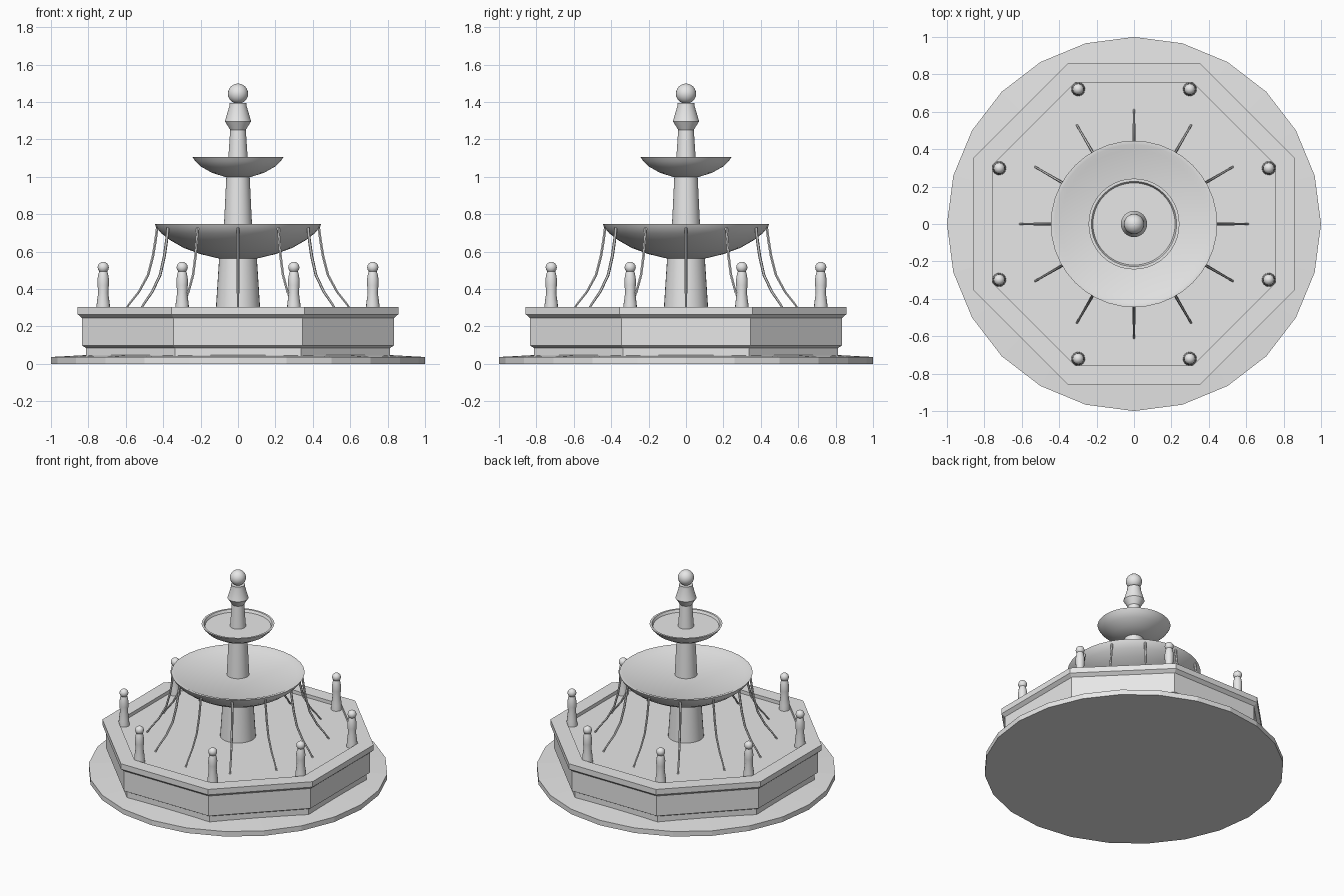
import bpy, bmesh, math

if "Cube" in bpy.data.objects:
    bpy.data.objects.remove(bpy.data.objects["Cube"])

stone = bpy.data.materials.new("grey_stone")
stone.diffuse_color = (0.8, 0.8, 0.8, 1)
stone.use_nodes = True
stone.node_tree.nodes["Principled BSDF"].inputs["Base Color"].default_value = stone.diffuse_color


def finish(obj, smooth):
    """Give the part its material and shading."""
    obj.data.materials.clear()
    obj.data.materials.append(stone)
    bpy.ops.object.select_all(action='DESELECT')
    obj.select_set(True)
    bpy.context.view_layer.objects.active = obj
    if smooth:
        bpy.ops.object.shade_smooth_by_angle(angle=math.radians(32))
    return obj


def lathe(name, profile, sides=32, turn=0.0, centre=(0, 0), smooth=True):
    """Turn (radius, height) points, bottom to top, round a vertical axis."""
    bm = bmesh.new()
    rings = []
    for r, z in profile:
        rings.append([bm.verts.new((r * math.cos(turn + math.tau * i / sides),
                                    r * math.sin(turn + math.tau * i / sides), z))
                      for i in range(sides)])
    for low, high in zip(rings, rings[1:]):
        for i in range(sides):
            j = (i + 1) % sides
            bm.faces.new((low[i], low[j], high[j], high[i]))
    bm.faces.new(rings[0][::-1])
    bm.faces.new(rings[-1])
    mesh = bpy.data.meshes.new(name)
    bm.to_mesh(mesh)
    bm.free()
    obj = bpy.data.objects.new(name, mesh)
    obj.location = (*centre, 0)
    bpy.context.collection.objects.link(obj)
    return finish(obj, smooth)


def ball(name, radius, location, segments=24):
    bpy.ops.mesh.primitive_uv_sphere_add(segments=segments, ring_count=segments // 2,
                                         radius=radius, location=location)
    obj = bpy.context.object
    obj.name = name
    return finish(obj, True)


# Round ground slab, slightly sloped on top
lathe("ground_slab", [(1, 0), (1, 0.037), (0.8, 0.048)], sides=24, smooth=False)

# Octagonal basin: plinth, wall, rim and water floor (given as flat-to-centre distances)
corner = 1 / math.cos(math.pi / 8)
basin = [(0.812, 0.03), (0.812, 0.085), (0.834, 0.098), (0.834, 0.245), (0.857, 0.265),
         (0.857, 0.305), (0.757, 0.305), (0.757, 0.28)]
lathe("octagonal_basin", [(r * corner, z) for r, z in basin], sides=8,
      turn=math.pi / 8, smooth=False)

# Tapered columns
lathe("lower_column", [(0.12, 0.27), (0.1, 0.58)])
lathe("middle_column", [(0.076, 0.72), (0.062, 1.01)])
lathe("upper_column", [(0.054, 1.07), (0.041, 1.26)])

# Bowls with shallow water inside
lathe("large_bowl", [(0.1, 0.563), (0.2, 0.587), (0.29, 0.62), (0.36, 0.66), (0.41, 0.698),
                     (0.437, 0.73), (0.445, 0.747), (0.425, 0.747), (0.395, 0.733)], sides=40)
lathe("small_bowl", [(0.07, 1.0), (0.14, 1.022), (0.2, 1.056), (0.228, 1.083),
                     (0.243, 1.106), (0.228, 1.106), (0.22, 1.088)], sides=40)

# Finial
lathe("finial", [(0.041, 1.25), (0.07, 1.297), (0.046, 1.38), (0.046, 1.395)])
ball("finial_ball", 0.054, (0, 0, 1.445))

# Eight small posts in the basin corners
post = [(0.037, 0.275), (0.035, 0.32), (0.027, 0.38), (0.03, 0.42), (0.031, 0.45),
        (0.026, 0.48), (0.02, 0.5)]
for k in range(8):
    a = math.pi / 8 + k * math.pi / 4
    x, y = 0.78 * math.cos(a), 0.78 * math.sin(a)
    lathe(f"post_{k + 1}", post, sides=16, centre=(x, y))
    ball(f"post_ball_{k + 1}", 0.03, (x, y, 0.516), 16)

# Twelve water jets curving from the large bowl down to the basin
path = [(0.432, 0.728, 1.0), (0.441, 0.66, 1.0), (0.455, 0.575, 1.0), (0.481, 0.475, 0.95),
        (0.53, 0.385, 0.85), (0.578, 0.325, 0.75), (0.61, 0.28, 0.7)]
for k in range(12):
    curve = bpy.data.curves.new("water_jet", 'CURVE')
    curve.dimensions = '3D'
    curve.bevel_depth = 0.008
    curve.bevel_resolution = 1
    curve.use_fill_caps = True
    spline = curve.splines.new('POLY')
    spline.points.add(len(path) - 1)
    for point, (r, z, width) in zip(spline.points, path):
        point.co = (r, 0, z, 1)
        point.radius = width
    jet = bpy.data.objects.new(f"water_jet_{k + 1}", curve)
    jet.rotation_euler.z = k * math.tau / 12
    bpy.context.collection.objects.link(jet)
    bpy.ops.object.select_all(action='DESELECT')
    jet.select_set(True)
    bpy.context.view_layer.objects.active = jet
    bpy.ops.object.convert(target='MESH')
    finish(bpy.context.object, True)
